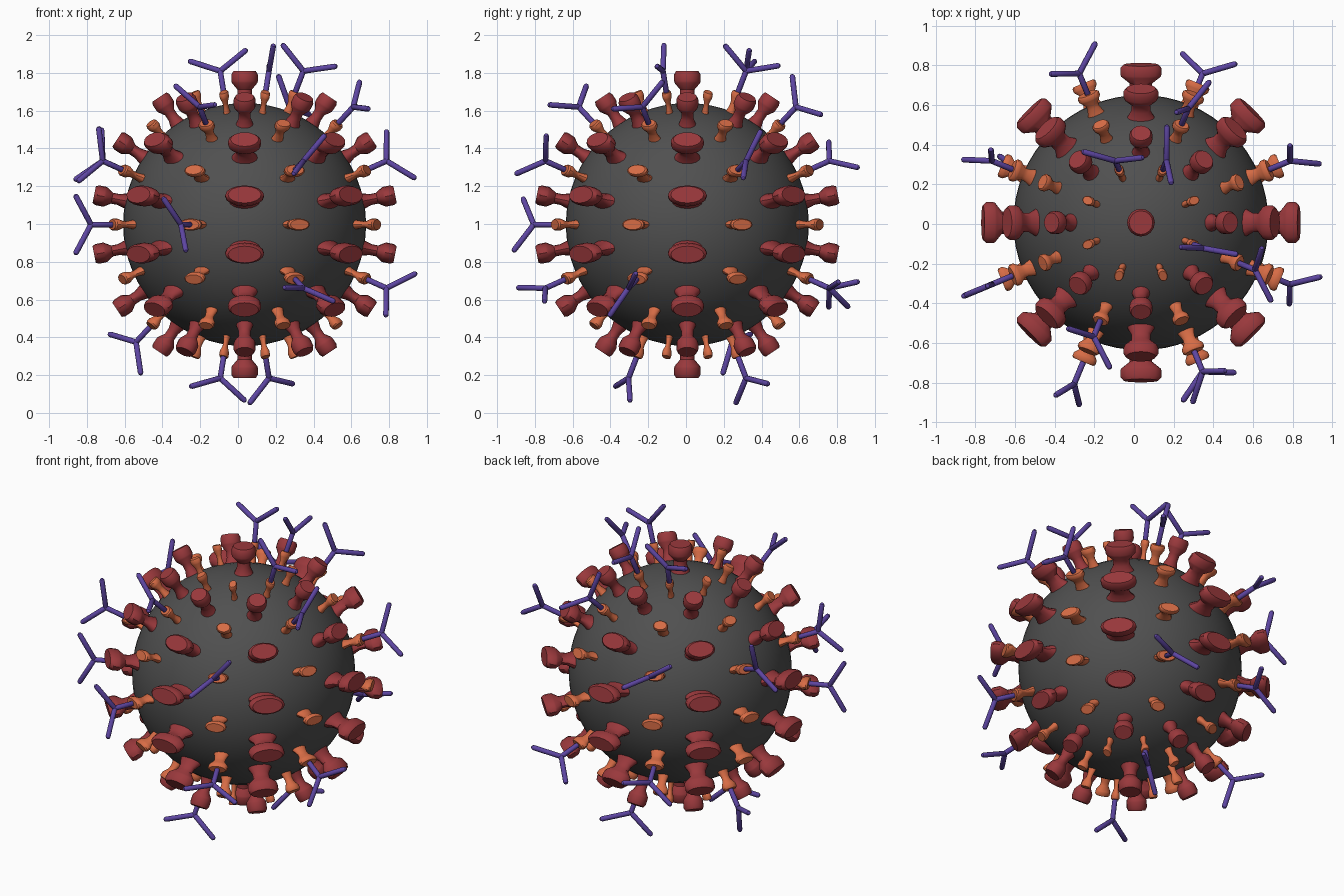
import bpy, bmesh
from math import radians, sin, cos, pi
from mathutils import Vector

cube = bpy.data.objects.get("Cube")
if cube:
    bpy.data.objects.remove(cube, do_unlink=True)

CENTER = Vector((0.035, 0.007, 0.997))
RADIUS = 0.643


def material(name, color):
    m = bpy.data.materials.new(name)
    m.use_nodes = True
    m.diffuse_color = (*color, 1)
    m.node_tree.nodes["Principled BSDF"].inputs["Base Color"].default_value = (*color, 1)
    return m


GREY = material("dark grey", (0.08, 0.08, 0.08))
RED = material("deep red", (0.32, 0.04, 0.045))
ORANGE = material("orange", (0.68, 0.15, 0.06))
PURPLE = material("purple", (0.11, 0.06, 0.36))


def finish(bm, name, mat):
    """Turn a bmesh into a smooth object with sharp rims."""
    bmesh.ops.recalc_face_normals(bm, faces=bm.faces)
    mesh = bpy.data.meshes.new(name)
    bm.to_mesh(mesh)
    bm.free()
    mesh.materials.append(mat)
    ob = bpy.data.objects.new(name, mesh)
    bpy.context.collection.objects.link(ob)
    bpy.ops.object.select_all(action="DESELECT")
    ob.select_set(True)
    bpy.context.view_layer.objects.active = ob
    bpy.ops.object.shade_smooth_by_angle(angle=radians(35))
    return ob


def frame(az, el):
    """East, north and outward directions at a place on the globe."""
    a, e = radians(az), radians(el)
    east = Vector((-sin(a), cos(a), 0))
    out = Vector((cos(a) * cos(e), sin(a) * cos(e), sin(e)))
    return east, out.cross(east), out


def loft(bm, rings):
    """Skin closed rings of points and cap both ends."""
    loops = [[bm.verts.new(p) for p in ring] for ring in rings]
    n = len(loops[0])
    for lo, hi in zip(loops, loops[1:]):
        for i in range(n):
            j = (i + 1) % n
            bm.faces.new((lo[i], lo[j], hi[j], hi[i]))
    bm.faces.new(loops[0])
    bm.faces.new(loops[-1])


def spike(bm, az, el, profile, wide, tall, sides=16):
    east, north, out = frame(az, el)
    turns = [2 * pi * i / sides for i in range(sides)]
    loft(bm, [[CENTER + out * h + east * (wide * s * cos(t)) + north * (tall * s * sin(t))
               for t in turns] for s, h in profile])


def rod(bm, start, end, radius=0.015, sides=10):
    """Round-ended rod."""
    axis = (end - start).normalized()
    u = axis.orthogonal().normalized()
    v = axis.cross(u)
    turns = [2 * pi * i / sides for i in range(sides)]
    stations = [(start, -0.9, 0.45), (start, 0, 1), (end, 0, 1), (end, 0.7, 0.75), (end, 1, 0.3)]
    loft(bm, [[p + (axis * push + (u * cos(t) + v * sin(t)) * s) * radius for t in turns]
              for p, push, s in stations])


# Round core
bm = bmesh.new()
bmesh.ops.create_uvsphere(bm, u_segments=64, v_segments=32, radius=RADIUS)
bmesh.ops.translate(bm, verts=bm.verts, vec=CENTER)
finish(bm, "core", GREY)

# Large red spikes: rings of eight plus one on each pole
large = [(0.95, 0.61), (0.72, 0.65), (0.55, 0.68), (0.55, 0.715),
         (0.97, 0.75), (1, 0.76), (1, 0.795), (0.85, 0.812)]
bm = bmesh.new()
for el in (-56.25, -33.75, -11.25, 11.25, 33.75, 56.25):
    for k in range(8):
        spike(bm, 45 * k, el, large, 0.105 * cos(radians(el)), 0.053)
for el in (-90, 90):
    spike(bm, 0, el, large, 0.07, 0.07)
finish(bm, "large_spikes", RED)

# Small orange spikes: rings of eight between the large ones
small = [(0.95, 0.61), (0.7, 0.65), (0.55, 0.68), (0.58, 0.7),
         (0.98, 0.73), (1, 0.735), (1, 0.752), (0.85, 0.76)]
bm = bmesh.new()
for el in (-67.5, -45, -22.5, 0, 22.5, 45, 67.5):
    for k in range(8):
        spike(bm, 22.5 + 45 * k, el, small, 0.062 * cos(radians(el)), 0.032)
finish(bm, "small_spikes", ORANGE)

# Forked antibodies on some small spikes: (ring column, ring row, twist)
antibodies = [
    (1, 3, 115), (2, 3, 150), (7, 3, -76),
    (1, 2, 72), (5, 2, -28), (7, 2, 42),
    (0, 1, 62), (6, 1, 46), (2, 1, 29), (4, 1, 90), (3, 1, 109),
    (4, 0, 90), (5, 0, 115),
    (7, -1, 52), (6, -1, -15), (2, -1, -29), (1, -1, -28),
    (3, -2, -76), (1, -3, 119), (5, -3, -40),
]
bm = bmesh.new()
for column, row, twist in antibodies:
    east, north, out = frame(22.5 + 45 * column, 22.5 * row)
    t = radians(twist)
    side = east * cos(t) + north * sin(t)
    fork = CENTER + out * 0.88
    rod(bm, CENTER + out * 0.74, fork)
    for sign in (-1, 1):
        rod(bm, fork, fork + out * 0.085 + side * (sign * 0.147))
finish(bm, "antibodies", PURPLE)
